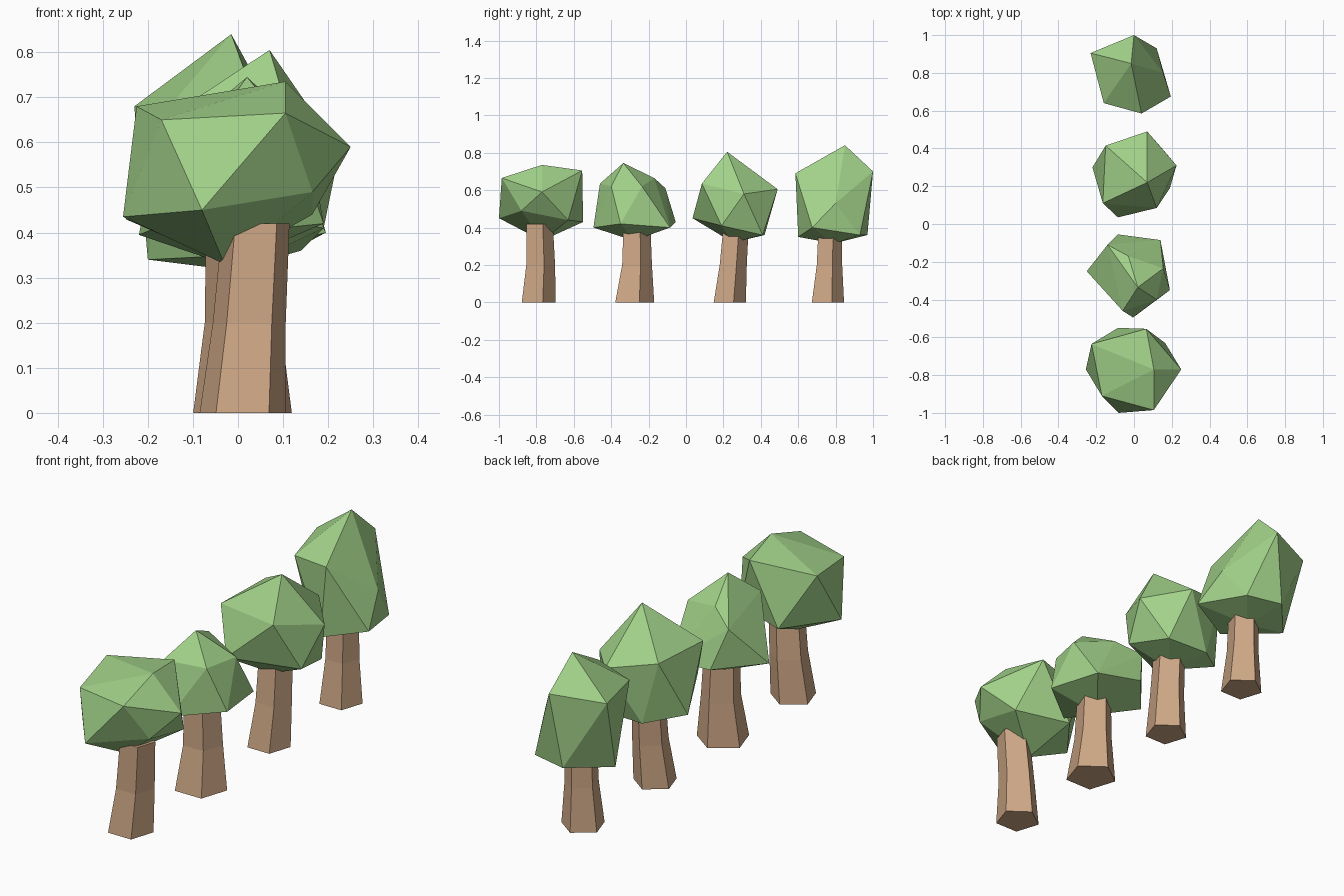
import bpy, bmesh
from math import sin, cos, radians

if "Cube" in bpy.data.objects:
    bpy.data.objects.remove(bpy.data.objects["Cube"])


def material(name, rgb):
    m = bpy.data.materials.new(name)
    m.diffuse_color = (*rgb, 1)
    m.use_nodes = True
    m.node_tree.nodes["Principled BSDF"].inputs["Base Color"].default_value = m.diffuse_color
    return m


LEAF = material("leaf_green", (0.36, 0.64, 0.25))
BARK = material("bark_brown", (0.62, 0.39, 0.24))


def finish(bm, name, mat):
    bmesh.ops.recalc_face_normals(bm, faces=bm.faces)
    me = bpy.data.meshes.new(name)
    bm.to_mesh(me)
    bm.free()
    me.materials.append(mat)
    ob = bpy.data.objects.new(name, me)
    bpy.context.collection.objects.link(ob)


def crown(name, top, upper, lower, bottom):
    """Irregular 20-sided ball: tip, two staggered rings of five, underside tip."""
    bm = bmesh.new()
    for p in [top, *upper, *lower, bottom]:
        bm.verts.new(p)
    bmesh.ops.convex_hull(bm, input=bm.verts)
    finish(bm, name, LEAF)


def trunk(name, rings):
    """Five-sided tapering trunk through (x, y, z, radius) rings."""
    bm = bmesh.new()
    loops = [[bm.verts.new((x + r * cos(radians(18 + 72 * i)),
                            y + r * sin(radians(18 + 72 * i)), z)) for i in range(5)]
             for x, y, z, r in rings]
    for a, b in zip(loops, loops[1:]):
        for i in range(5):
            j = (i + 1) % 5
            bm.faces.new((a[i], a[j], b[j], b[i]))
    bm.faces.new(loops[0])
    bm.faces.new(loops[-1])
    finish(bm, name, BARK)


# Front tree
crown("crown_1", (.105, -.77, .735),
      [(-.17, -.91, .65), (.105, -.985, .665), (.25, -.77, .59), (.065, -.555, .705), (-.225, -.635, .68)],
      [(-.255, -.77, .435), (-.08, -1, .45), (.165, -.88, .49), (.165, -.63, .44), (-.085, -.55, .43)],
      (-.03, -.77, .33))
trunk("trunk_1", [(.01, -.797, 0, .1), (.025, -.785, .2, .085), (.04, -.79, .42, .078)])

# Second tree
crown("crown_2", (.02, -.335, .745),
      [(-.06, -.46, .635), (.12, -.4, .62), (.155, -.235, .62), (-.03, -.17, .665), (-.14, -.11, .61)],
      [(-.25, -.25, .43), (-.005, -.495, .4), (.19, -.35, .42), (.14, -.085, .4), (-.085, -.055, .43)],
      (-.02, -.28, .33))
trunk("trunk_2", [(.01, -.285, 0, .115), (.01, -.27, .2, .088), (.005, -.27, .4, .08)])

# Third tree
crown("crown_3", (.07, .22, .805),
      [(-.165, .11, .65), (.12, .085, .635), (.225, .31, .58), (.07, .49, .605), (-.15, .415, .655)],
      [(-.085, .035, .45), (.19, .19, .41), (.14, .41, .36), (-.07, .42, .36), (-.22, .3, .395)],
      (0, .25, .32))
trunk("trunk_3", [(0, .225, 0, .095), (.01, .245, .2, .08), (.01, .26, .4, .075)])

# Back tree
crown("crown_4", (-.015, .85, .84),
      [(-.23, .905, .68), (-.16, .64, .67), (.04, .585, .69), (.155, .8, .53), (0, 1, .7)],
      [(.12, .93, .36), (.195, .675, .4), (0, .6, .35), (-.2, .8, .34), (-.05, .97, .36)],
      (0, .79, .315))
trunk("trunk_4", [(0, .75, 0, .095), (0, .76, .2, .075), (0, .765, .4, .07)])
